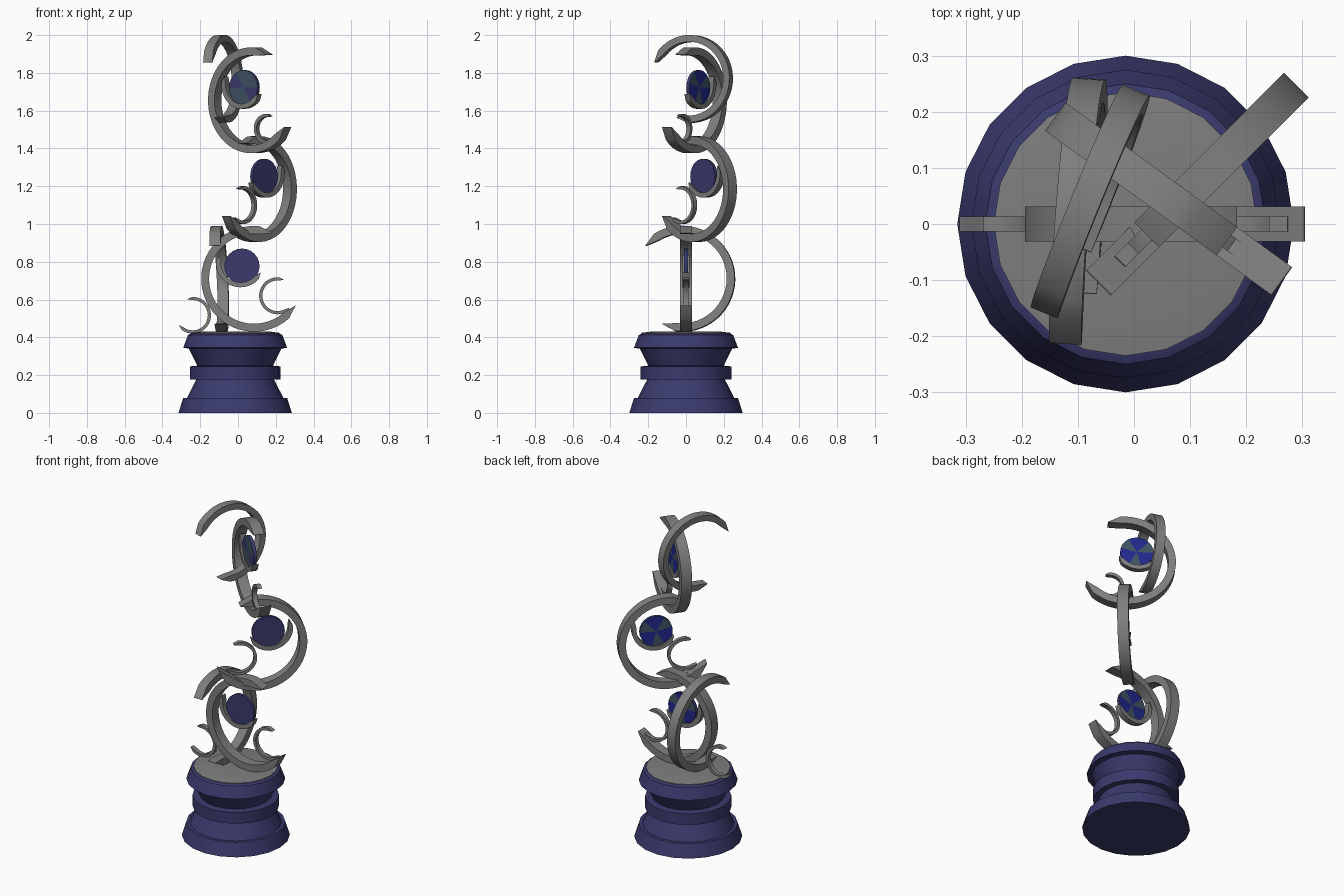
import bpy, bmesh, math
from mathutils import Vector

if "Cube" in bpy.data.objects:
    bpy.data.objects.remove(bpy.data.objects["Cube"])


def mat(name, rgb):
    m = bpy.data.materials.new(name)
    m.diffuse_color = (*rgb, 1)
    m.use_nodes = True
    m.node_tree.nodes["Principled BSDF"].inputs["Base Color"].default_value = m.diffuse_color
    return m


GREY = mat("metal_grey", (0.21, 0.21, 0.21))
BLUE = mat("navy_blue", (0.042, 0.042, 0.155))
VIVID = mat("deep_blue", (0.015, 0.02, 0.26))
TEAL = mat("slate_teal", (0.05, 0.085, 0.12))


def finish(name, bm, mats, smooth=True):
    bmesh.ops.recalc_face_normals(bm, faces=bm.faces)
    me = bpy.data.meshes.new(name)
    bm.to_mesh(me)
    bm.free()
    for m in mats:
        me.materials.append(m)
    ob = bpy.data.objects.new(name, me)
    bpy.context.collection.objects.link(ob)
    if smooth:
        bpy.ops.object.select_all(action='DESELECT')
        ob.select_set(True)
        bpy.context.view_layer.objects.active = ob
        bpy.ops.object.shade_smooth_by_angle(angle=math.radians(30))
    return ob


def lathe(name, profile, cx, mats, n=20):
    bm = bmesh.new()
    rings = [[bm.verts.new((cx + r * math.sin(2 * math.pi * i / n),
                            r * math.cos(2 * math.pi * i / n), z)) for i in range(n)]
             for r, z in profile]
    for a, b in zip(rings, rings[1:]):
        for i in range(n):
            j = (i + 1) % n
            bm.faces.new((a[i], a[j], b[j], b[i]))
    bm.faces.new(rings[0])
    bm.faces.new(rings[-1])
    return finish(name, bm, mats)


def axes(az, tilt=0.0):
    """Outward direction, plane normal and up direction of an upright plane."""
    a = math.radians(az)
    s = Vector((math.cos(a), math.sin(a), 0))
    n0 = Vector((math.sin(a), -math.cos(a), 0))
    up = (Vector((0, 0, 1)) + n0 * tilt).normalized()
    return s, s.cross(up).normalized(), up


def crescent(name, c, az, R, w, t, a0, a1, tilt=0.0, wedge=16, segs=32):
    """Open hoop of rectangular section whose ends narrow to a wide chisel edge."""
    s, n, up = axes(az, tilt)
    c = Vector(c)
    rm = R - 0.45 * t
    stations = [(a0, rm - 0.001, rm + 0.001)]
    b0, b1 = a0 + wedge, a1 - wedge
    stations += [(b0 + (b1 - b0) * i / segs, R - t, R) for i in range(segs + 1)]
    stations += [(a1, rm - 0.001, rm + 0.001)]
    bm = bmesh.new()
    rings = []
    for ang, ri, ro in stations:
        a = math.radians(ang)
        d = s * math.cos(a) + up * math.sin(a)
        rings.append([bm.verts.new(c + d * r + n * (h * w / 2))
                      for r, h in ((ri, -1), (ri, 1), (ro, 1), (ro, -1))])
    for p, q in zip(rings, rings[1:]):
        for i in range(4):
            j = (i + 1) % 4
            bm.faces.new((p[i], p[j], q[j], q[i]))
    bm.faces.new(rings[0])
    bm.faces.new(rings[-1])
    return finish(name, bm, [GREY])


def disc(name, c, az, r, front_teal=False, th=0.02, n=24):
    """Round plate; the back has a few slate sectors."""
    s, nrm, up = axes(az)
    if nrm.y > 0:
        nrm = -nrm                       # normal towards the front
    c = Vector(c)
    bm = bmesh.new()
    sides = []
    for h in (1, -1):
        mid = bm.verts.new(c + nrm * (h * th / 2))
        rim = [bm.verts.new(c + nrm * (h * th / 2) + (s * math.cos(2 * math.pi * i / n)
               + up * math.sin(2 * math.pi * i / n)) * r) for i in range(n)]
        sides.append(rim)
        for i in range(n):
            f = bm.faces.new((mid, rim[i], rim[(i + 1) % n]))
            if h > 0:
                f.material_index = 2 if front_teal and i % 12 > 3 else 0
            else:
                f.material_index = 2 if i % 8 < 3 else 1
    for i in range(n):
        j = (i + 1) % n
        bm.faces.new((sides[0][i], sides[0][j], sides[1][j], sides[1][i]))
    return finish(name, bm, [BLUE, VIVID, TEAL])


# Pedestal
lathe("pedestal", [(0.30, 0), (0.275, 0.08), (0.255, 0.08), (0.205, 0.178), (0.24, 0.178),
                   (0.24, 0.246), (0.20, 0.25), (0.245, 0.34), (0.275, 0.345),
                   (0.25, 0.412), (0.235, 0.42)], -0.015, [BLUE])
lathe("pedestal_top", [(0.235, 0.415), (0.235, 0.424), (0.18, 0.431)], -0.015, [GREY])

# Tiers: name, big hoop centre, facing angle, (small hoop offset along, up, radius)
tiers = [("lower", (0.085, 0, 0.71), 180, (-0.125, -0.09, 0.098)),
         ("middle", (0.092, 0.05, 1.185), 45, (-0.10, -0.085, 0.10)),
         ("upper", (0.086, 0.027, 1.655), 144, (-0.085, -0.15, 0.078))]
for name, c, az, (ds, dz, r) in tiers:
    s = axes(az)[0]
    c = Vector(c)
    up = Vector((0, 0, 1))
    crescent(name + "_big_hoop", c, az, 0.28, 0.062, 0.042, -147, 112)
    crescent(name + "_cradle", c + s * 0.072 + up * 0.085, az, 0.13, 0.036, 0.026, -154, 20)
    disc(name + "_disc", c + s * 0.064 + up * 0.067, az, 0.093, name == "upper")
    crescent(name + "_small_hoop", c + s * ds + up * dz, az, r, 0.027, 0.017, -135, 110)

# Extra hoops: side hoop on the pedestal, crowning hoop, small hoop at the foot
crescent("side_hoop", (-0.10, -0.02, 0.71), 86, 0.28, 0.058, 0.042, -113, 138, tilt=-0.05)
crescent("crown_hoop", (-0.083, 0.024, 1.768), 68, 0.232, 0.052, 0.036, -108, 156, tilt=-0.04)
crescent("foot_hoop", (-0.24, 0, 0.517), 0, 0.097, 0.027, 0.017, -143, 108)
